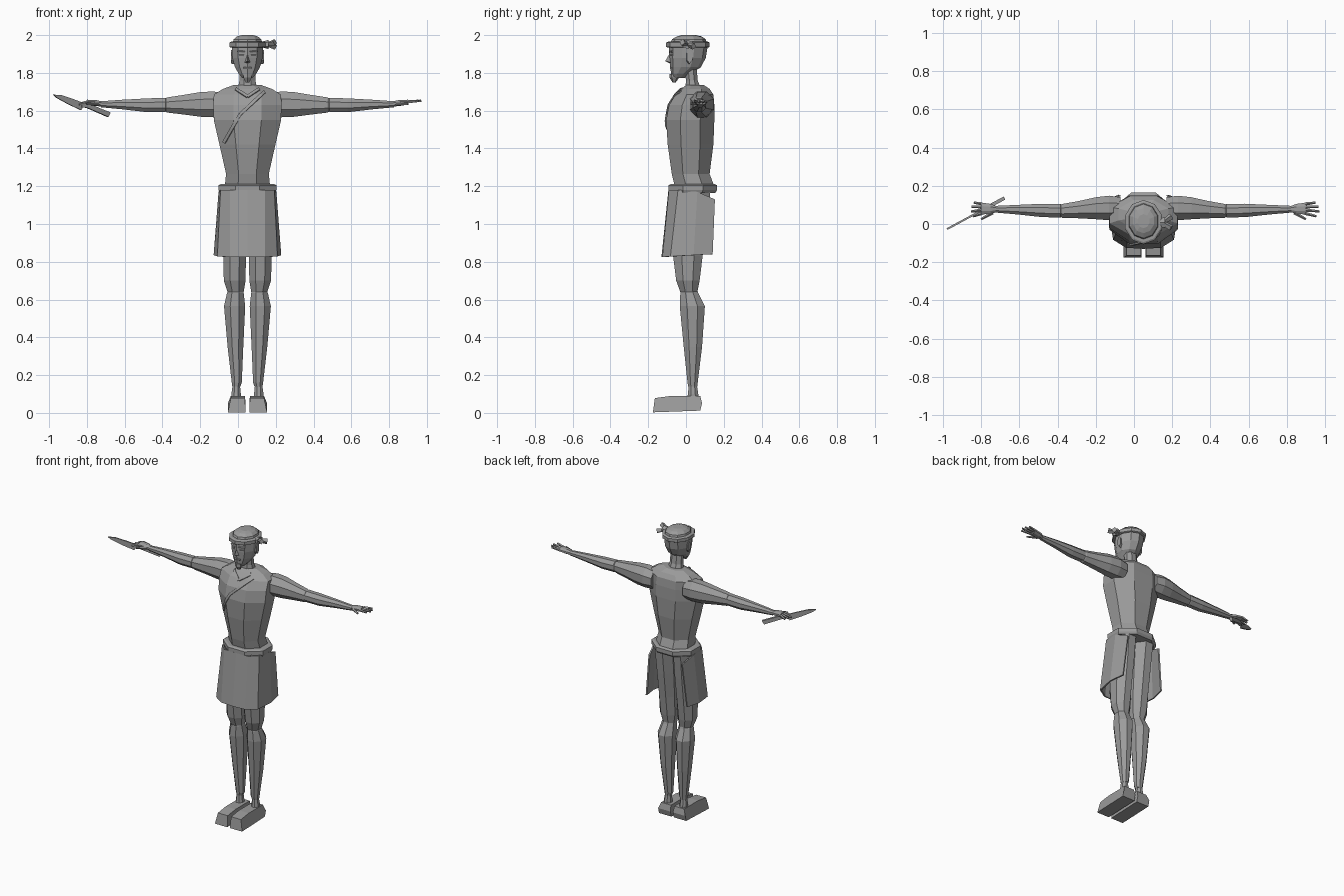
import bpy, bmesh, math
from mathutils import Vector

CX = 0.05  # body centre line
grey = bpy.data.materials.new("plain_grey")
grey.diffuse_color = (0.33, 0.33, 0.33, 1)


def make(name, verts, faces):
    me = bpy.data.meshes.new(name)
    me.from_pydata(verts, [], faces)
    bm = bmesh.new()
    bm.from_mesh(me)
    bmesh.ops.recalc_face_normals(bm, faces=bm.faces)
    bm.to_mesh(me)
    bm.free()
    me.materials.append(grey)
    ob = bpy.data.objects.new(name, me)
    bpy.context.collection.objects.link(ob)
    return ob


def loft(name, rings, axis="z", n=8, s=1, k=None):
    """rings: (position, a0, a1, b0, b1); a,b = x,y for axis z, or y,z for axis x."""
    k = k or 1 / math.cos(math.pi / n)
    verts = []
    for t, a0, a1, b0, b1 in rings:
        for i in range(n):
            w = 2 * math.pi * (i + 0.5) / n
            a = (a0 + a1) / 2 + (a1 - a0) / 2 * k * math.cos(w)
            b = (b0 + b1) / 2 + (b1 - b0) / 2 * k * math.sin(w)
            p = (a, b, t) if axis == "z" else (t, a, b)
            verts.append((CX + s * p[0], p[1], p[2]))
    m = len(rings)
    faces = [(r * n + i, r * n + (i + 1) % n, (r + 1) * n + (i + 1) % n, (r + 1) * n + i)
             for r in range(m - 1) for i in range(n)]
    faces += [tuple(range(n)), tuple(range((m - 1) * n, m * n))]
    return make(name, verts, faces)


def sym(name, rings, **kw):
    """Loft centred on the body; rings: (z, half width, y0, y1)."""
    return loft(name, [(z, -h, h, y0, y1) for z, h, y0, y1 in rings], **kw)


def bar(name, p, q, r0, r1, s=1, n=5):
    """Tapered rod between two points."""
    p, q = Vector(p), Vector(q)
    d = (q - p).normalized()
    u = d.cross(Vector((0, 0.3, 1))).normalized()
    v = d.cross(u)
    verts = []
    for c, r in ((p, r0), (q, r1)):
        for i in range(n):
            w = 2 * math.pi * i / n
            o = c + r * (u * math.cos(w) + v * math.sin(w))
            verts.append((CX + s * o.x, o.y, o.z))
    faces = [(i, (i + 1) % n, n + (i + 1) % n, n + i) for i in range(n)]
    return make(name, verts, faces + [tuple(range(n)), tuple(range(n, 2 * n))])


def thicken(ob, t, offset=0):
    m = ob.modifiers.new("thickness", "SOLIDIFY")
    m.thickness, m.offset = t, offset


# Tunic, belt and neck
torso = sym("tunic", [(1.20, .12, -.06, .15), (1.265, .113, -.075, .125), (1.42, .148, -.097, .145),
                      (1.55, .178, -.105, .15), (1.63, .18, -.09, .15), (1.685, .178, -.055, .145),
                      (1.715, .13, -.025, .125), (1.735, .075, 0, .095)])
sym("belt", [(1.165, .147, -.085, .155), (1.18, .153, -.092, .165), (1.205, .153, -.092, .165),
             (1.212, .14, -.08, .15)])
sym("neck", [(1.70, .055, -.005, .085), (1.76, .042, 0, .062), (1.84, .042, -.01, .055)])

# Draped edges on the tunic chest
bpy.context.view_layer.update()


def drape(name, p, q, width, steps=8):
    p, q = Vector(p), Vector(q)
    side = Vector((-(q - p).y, (q - p).x)).normalized() * width / 2
    verts = []
    for i in range(steps + 1):
        c = p.lerp(q, i / steps)
        for e in (c + side, c - side):
            hit, loc, _, _ = torso.ray_cast(Vector((CX + e.x, -1, e.y)), Vector((0, 1, 0)))
            verts.append((CX + e.x, loc.y - .004 if hit else 0, e.y))
    thicken(make(name, verts, [(2 * i, 2 * i + 1, 2 * i + 3, 2 * i + 2) for i in range(steps)]), .008)


drape("front_fold_upper", (.09, 1.70), (-.04, 1.58), .016)
drape("front_fold_lower", (-.04, 1.58), (-.125, 1.43), .016)
for s in (1, -1):
    drape("collar", (s * .062, 1.715), (0, 1.675), .014)

# Wrap skirt, open at the back
low = [(0, -.125, .825), (.09, -.12, .825), (.155, -.08, .828), (.174, .04, .835), (.155, .14, .84)]
top = [(0, -.088, 1.18), (.09, -.086, 1.18), (.138, -.04, 1.18), (.148, .06, 1.17), (.125, .152, 1.13)]


def full(half):
    return [(CX - x, y, z) for x, y, z in half[:0:-1]] + [(CX + x, y, z) for x, y, z in half]


n = 2 * len(low) - 1
thicken(make("skirt", full(low) + full(top), [(i, i + 1, n + i + 1, n + i) for i in range(n - 1)]), .01)

# Legs, feet, arms and hands
for s, side in ((1, "left"), (-1, "right")):
    loft(side + "_thigh", [(.64, .02, .105, -.03, .06), (.70, .01, .125, -.052, .072),
                           (.83, .008, .128, -.068, .088), (1.0, .004, .132, -.07, .11),
                           (1.18, .003, .138, -.065, .13)], s=s)
    loft(side + "_shin", [(.14, .037, .08, .012, .06), (.16, .03, .083, .008, .062),
                          (.35, .022, .105, -.012, .085), (.565, .012, .124, -.033, .10),
                          (.635, .02, .108, -.03, .065), (.65, .024, .10, -.025, .06)], s=s)
    loft(side + "_ankle", [(.07, .035, .085, .005, .068), (.10, .035, .085, .01, .065),
                           (.15, .04, .078, .015, .057)], s=s)
    # Shoe: side outline swept across the width, narrower on top
    prof = [(-.175, .003), (.075, .012), (.085, .05), (.075, .09), (-.08, .09), (-.165, .078)]
    verts = []
    for inner in (True, False):
        for y, z in prof:
            x = .01 + (.003 if z > .06 else 0) if inner else .104 - (.016 if z > .06 else 0)
            verts.append((CX + s * x, y, z))
    k = len(prof)
    make(side + "_shoe", verts, [(i, (i + 1) % k, k + (i + 1) % k, k + i) for i in range(k)]
         + [tuple(range(k)), tuple(range(k, 2 * k))])

    loft(side + "_upper_arm", [(.12, .03, .14, 1.57, 1.69), (.18, .02, .148, 1.565, 1.702),
                               (.25, .025, .14, 1.568, 1.698), (.34, .03, .12, 1.58, 1.683),
                               (.425, .032, .105, 1.59, 1.67), (.44, .042, .098, 1.60, 1.66)],
         axis="x", s=s)
    loft(side + "_forearm", [(.425, .042, .098, 1.60, 1.66), (.435, .034, .105, 1.593, 1.668),
                             (.53, .036, .106, 1.592, 1.665), (.66, .05, .10, 1.607, 1.658),
                             (.775, .06, .095, 1.618, 1.65)], axis="x", s=s)
    loft(side + "_palm", [(.765, .064, .092, 1.622, 1.648), (.80, .053, .105, 1.624, 1.656),
                          (.85, .05, .112, 1.632, 1.658)], axis="x", s=s)
    reach = 1 if s > 0 else .75
    for i, (y0, y1, length) in enumerate([(.056, .04, .055), (.073, .066, .07), (.09, .09, .066),
                                          (.105, .112, .05)]):
        bar(f"{side}_finger_{i + 1}", (.845, y0, 1.646),
            (.85 + length * reach, y1, 1.652 - (1 - reach) * .08), .009, .006, s)
    bar(side + "_thumb", (.79, .06, 1.638), (.85, .025, 1.636), .011, .006, s)

# Head with face details
sym("head", [(1.772, .026, -.066, -.01), (1.795, .046, -.076, .02), (1.83, .066, -.08, .075),
             (1.88, .08, -.084, .10), (1.94, .083, -.084, .11), (1.978, .073, -.07, .10),
             (1.993, .055, -.045, .08), (2.0, .03, -.02, .05)], n=10)
make("nose", [(CX, -.082, 1.91), (CX - .016, -.078, 1.855), (CX + .016, -.078, 1.855),
              (CX, -.11, 1.863), (CX, -.08, 1.848)],
     [(0, 1, 3), (0, 3, 2), (1, 4, 3), (3, 4, 2), (0, 2, 4, 1)])
sym("goatee", [(1.75, .01, -.07, -.055), (1.775, .022, -.084, -.04), (1.795, .02, -.084, -.05)], n=6)
bar("mouth", (-.022, -.08, 1.825), (.022, -.08, 1.825), .006, .006)
for s, side in ((1, "left"), (-1, "right")):
    bar(side + "_brow", (.012, -.083, 1.91), (.052, -.07, 1.914), .007, .005, s)
    bar(side + "_eye", (.018, -.08, 1.893), (.045, -.072, 1.893), .006, .004, s)
    loft(side + "_ear", [(.07, .0, .03, 1.85, 1.91), (.088, .004, .035, 1.855, 1.918)], axis="x", n=6, s=s)

# Headband with side knot
sym("headband", [(1.935, .09, -.095, .115), (1.938, .096, -.10, .12), (1.96, .096, -.10, .12),
                 (1.965, .088, -.09, .11)], n=10)
loft("headband_knot", [(.085, -.015, .03, 1.935, 1.965), (.112, -.02, .035, 1.93, 1.972)], axis="x", n=6)
for i, (y, z) in enumerate([(-.02, 1.962), (.04, 1.94)]):
    bar(f"headband_tail_{i + 1}", (.10, .008, 1.95), (.145, y, z), .01, .018, n=4)

# Curved sword held in the right hand, slanting forward
def slab(name, outline, t):
    verts = [(x, .132 + (x + .685) * .54, z) for x, z in outline]
    thicken(make(name, verts, [tuple(range(len(verts)))]), t)


slab("sword_blade", [(-.978, 1.685), (-.935, 1.682), (-.87, 1.66), (-.812, 1.638), (-.832, 1.603),
                     (-.90, 1.635), (-.96, 1.668)], .010)
slab("sword_handle", [(-.83, 1.64), (-.80, 1.64), (-.678, 1.59), (-.69, 1.567), (-.80, 1.615),
                      (-.83, 1.618)], .018)
